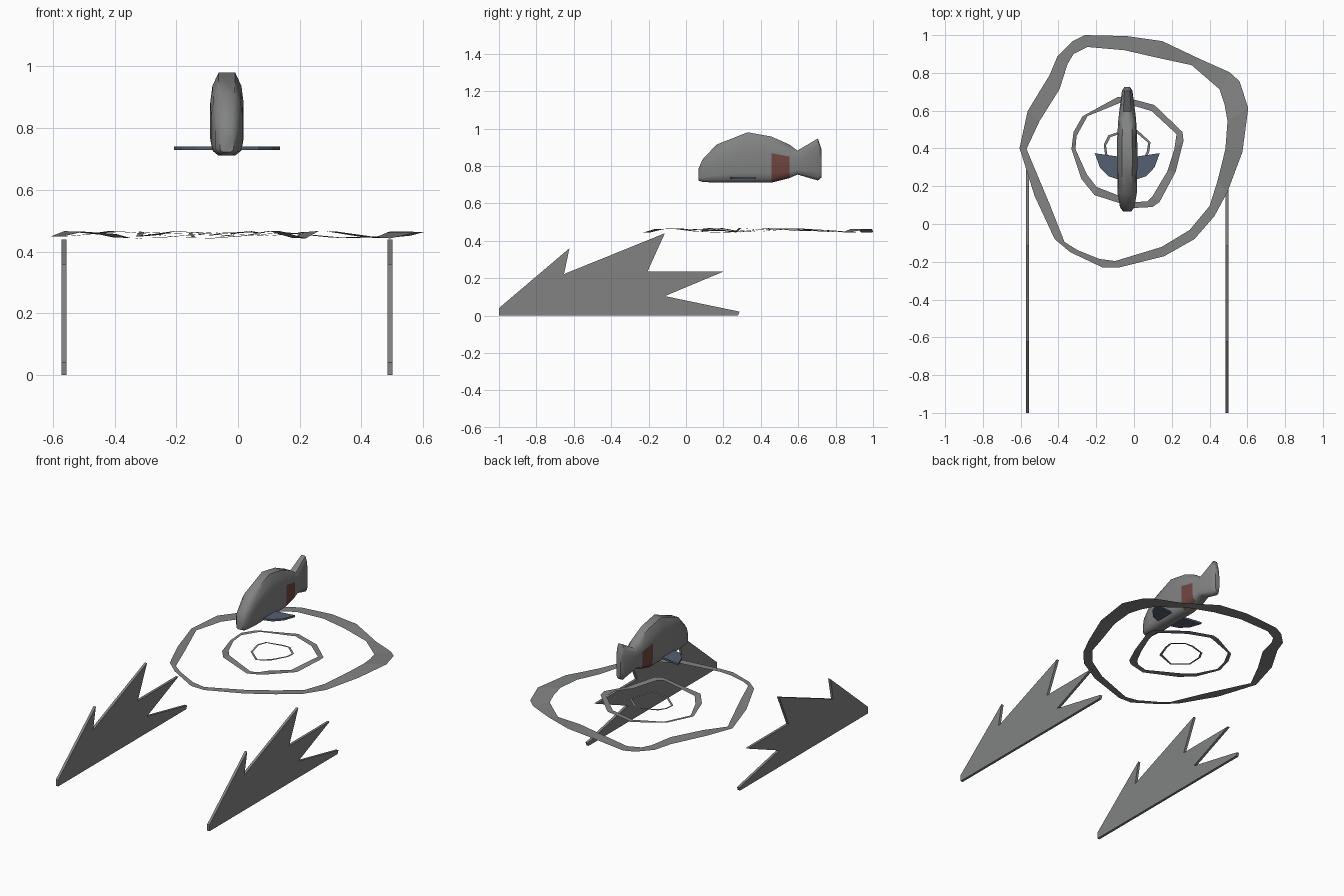
import bpy, bmesh, math


def material(name, rgb):
    m = bpy.data.materials.new(name)
    m.diffuse_color = (*rgb, 1)
    return m


GREY = material("stone_grey", (0.22, 0.225, 0.222))
RED = material("dull_red", (0.16, 0.06, 0.05))
BLUE = material("slate_blue", (0.09, 0.115, 0.165))


def build(name, verts, faces, mats, recalc=True):
    me = bpy.data.meshes.new(name)
    me.from_pydata(verts, [], faces)
    for m in mats:
        me.materials.append(m)
    if recalc:
        bm = bmesh.new()
        bm.from_mesh(me)
        bmesh.ops.recalc_face_normals(bm, faces=bm.faces)
        bm.to_mesh(me)
        bm.free()
    ob = bpy.data.objects.new(name, me)
    bpy.context.collection.objects.link(ob)
    return ob


def prism(name, lower, upper, mat):
    n = len(lower)
    faces = [list(range(n)), list(range(n, 2 * n))]
    faces += [(i, (i + 1) % n, n + (i + 1) % n, n + i) for i in range(n)]
    return build(name, lower + upper, faces, [mat])


# Jagged upright plates, profile in (y, z)
JAG = [(-1, 0), (-1, .04), (-.623, .36), (-.652, .222), (-.113, .44), (-.206, .235),
       (.2, .235), (-.113, .104), (.286, .021), (.278, 0)]
for side, x in (("left", -.564), ("right", .493)):
    prism(side + "_jagged_plate", [(x - .008, y, z) for y, z in JAG],
          [(x + .008, y, z) for y, z in JAG], GREY)

# Ripple rings: each row is outer x, y, inner x, y
LARGE = [(-.26, 1, -.245, .937), (-.04, .995, -.05, .92), (.15, .968, .125, .88),
         (.35, .873, .305, .841), (.505, .804, .452, .714), (.558, .757, .479, .635),
         (.605, .614, .495, .545), (.574, .381, .484, .397), (.495, .17, .442, .228),
         (.426, .042, .4, .095), (.32, -.08, .294, -.032), (.161, -.17, .145, -.122),
         (-.077, -.23, -.1, -.196), (-.167, -.23, -.183, -.185), (-.336, -.15, -.3, -.138),
         (-.42, -.08, -.368, -.095), (-.526, .148, -.447, .106), (-.606, .402, -.569, .397),
         (-.563, .598, -.5, .545), (-.447, .788, -.394, .714), (-.405, .889, -.352, .847),
         (-.325, .968, -.32, .9)]
MIDDLE = [(-.05, .672, -.05, .64), (.108, .63, .093, .598), (.257, .487, .225, .476),
          (.262, .44, .214, .397), (.22, .275, .177, .28), (.135, .116, .1, .15),
          (.098, .09, .07, .12), (.003, .085, .008, .116), (-.209, .153, -.198, .196),
          (-.278, .238, -.251, .265), (-.331, .397, -.31, .397), (-.32, .487, -.304, .466),
          (-.272, .571, -.246, .571), (-.087, .672, -.077, .64)]
SMALL = [(-.035, .503, -.035, .49), (.018, .497, .01, .485), (.087, .434, .075, .43),
         (.082, .386, .068, .386), (.04, .28, .03, .295), (-.06, .262, -.055, .275),
         (-.15, .34, -.138, .345), (-.16, .42, -.148, .415), (-.135, .47, -.125, .46)]


def wave(x, y):
    return .455 + .012 * math.sin(5 * math.atan2(y - .39, x + .02) + .6)


for name, rows in (("large_ripple", LARGE), ("middle_ripple", MIDDLE), ("small_ripple", SMALL)):
    n = len(rows)
    outer = [(a, b, wave(a, b)) for a, b, c, d in rows]
    inner = [(c, d, wave(c, d)) for a, b, c, d in rows]
    # Rows run clockwise, so this winding faces up
    faces = [(i, (i + 1) % n, n + (i + 1) % n, n + i) for i in range(n)]
    build(name, outer + inner, faces, [GREY], recalc=False)

# Fish body: lofted stations (y, bottom, top, half width)
CX = -.036
STATIONS = [(.067, .722, .785, .022), (.088, .714, .834, .038), (.163, .711, .914, .051),
            (.33, .711, .98, .054), (.457, .711, .957, .053), (.553, .735, .914, .047),
            (.596, .754, .882, .042), (.705, .722, .947, .028), (.725, .738, .888, .015)]
HALF = [(.5, 0), (.88, .07), (1, .2), (1, .64), (.87, .84), (.5, 1)]
SECTION = HALF + [(-w, t) for w, t in reversed(HALF)]
n = len(SECTION)
verts = [(CX + w * h, y, b + t * (top - b)) for y, b, top, h in STATIONS for w, t in SECTION]
faces = [list(range(n)), list(range(len(verts) - n, len(verts)))]
faces += [(s * n + i, s * n + (i + 1) % n, (s + 1) * n + (i + 1) % n, (s + 1) * n + i)
          for s in range(len(STATIONS) - 1) for i in range(n)]
fish = build("fish_body", verts, faces, [GREY, RED])

# Red patch on the flanks ahead of the tail
for p in fish.data.polygons:
    c = p.center
    if .457 < c.y < .553 and c.z < .87 and abs(c.x - CX) > .02:
        p.material_index = 1
bpy.context.view_layer.objects.active = fish
fish.select_set(True)
bpy.ops.object.shade_smooth_by_angle(angle=math.radians(50))

# Flat side fins
FIN = [(.03, .24), (.055, .238), (.1, .253), (.145, .3), (.172, .375), (.055, .358), (.03, .358)]
for side, s in (("left", -1), ("right", 1)):
    prism(side + "_fin", [(CX + s * x, y, .729) for x, y in FIN],
          [(CX + s * x, y, .741) for x, y in FIN], BLUE)
